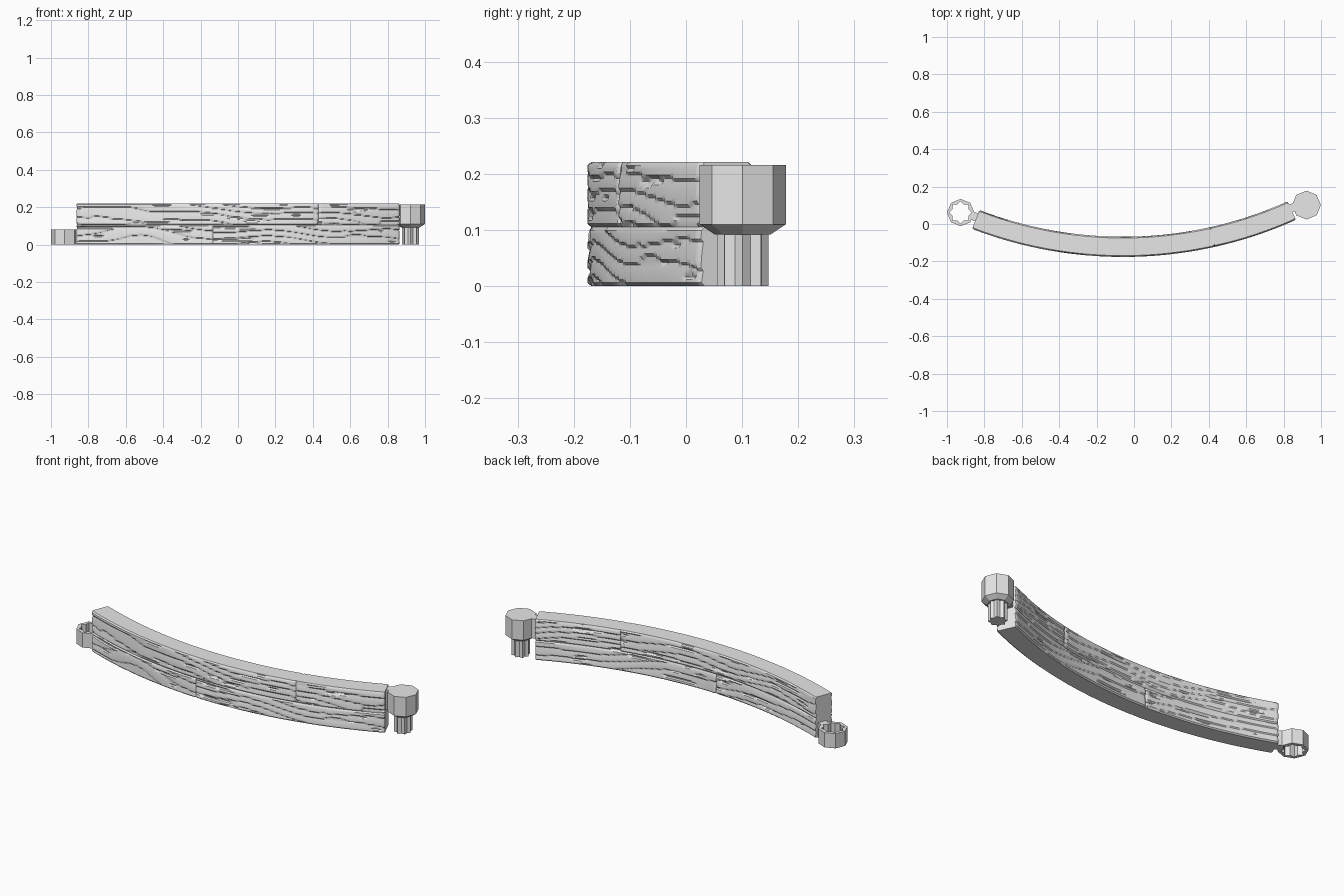
import bpy, bmesh, math
from mathutils import Vector, noise

if "Cube" in bpy.data.objects:
    bpy.data.objects.remove(bpy.data.objects["Cube"])

grey = bpy.data.materials.new("plain_grey")
grey.use_nodes = True
grey.diffuse_color = (0.8, 0.8, 0.8, 1)
grey.node_tree.nodes["Principled BSDF"].inputs["Base Color"].default_value = (0.8, 0.8, 0.8, 1)

# The wall follows an arc about this centre
CX, CY = -0.058, 2.074
R_OUT, R_IN = 2.25, 2.142
A_LEFT, A_RIGHT = -0.367, 0.423


def finish(name, bm, smooth=None):
    bmesh.ops.recalc_face_normals(bm, faces=bm.faces)
    mesh = bpy.data.meshes.new(name)
    bm.to_mesh(mesh)
    bm.free()
    mesh.materials.append(grey)
    obj = bpy.data.objects.new(name, mesh)
    bpy.context.collection.objects.link(obj)
    if smooth:
        bpy.ops.object.select_all(action='DESELECT')
        obj.select_set(True)
        bpy.context.view_layer.objects.active = obj
        bpy.ops.object.shade_smooth_by_angle(angle=math.radians(smooth))
    return obj


def join_rings(bm, rings, closed=False):
    """Bridge matching vertex rings, then cap the ends or close the tube."""
    pairs = list(zip(rings, rings[1:]))
    if closed:
        pairs.append((rings[-1], rings[0]))
    for low, high in pairs:
        for i in range(len(low)):
            j = (i + 1) % len(low)
            bm.faces.new((low[i], low[j], high[j], high[i]))
    if not closed:
        bm.faces.new(rings[0])
        bm.faces.new(rings[-1])


def grain(s, z, seed):
    """Depth of the carved wood grain at arc length s and height z."""
    wobble = noise.noise(Vector((s * 2.2, z * 6, seed)))
    t = z * 26 + s * 1.2 + wobble * 1.6
    depth = 0.005 * (t % 1.0) ** 2
    crack = noise.noise(Vector((s * 5, z * 60, seed + 7)))
    if crack > 0.42:
        depth += 0.005
    return depth


def plank(name, a0, a1, z0, z1, seed):
    """Curved timber block with carved front and back faces."""
    bm = bmesh.new()
    bev, rows = 0.006, 18
    steps = max(2, int((a1 - a0) * R_OUT / 0.008))
    heights = [z0 + bev + (z1 - z0 - 2 * bev) * k / rows for k in range(rows + 1)]
    rings = []
    for n in range(steps + 1):
        a = a0 + (a1 - a0) * n / steps
        s = a * R_OUT
        end = 0.005 if n in (0, steps) else 0.0
        front = [(R_OUT - end - grain(s, z, seed), z) for z in heights]
        back = [(R_IN + end + grain(s, z, seed + 3), z) for z in reversed(heights)]
        lid = [(R_OUT - 0.007 - end, z1), (R_IN + 0.007 + end, z1)]
        base = [(R_IN + 0.007 + end, z0), (R_OUT - 0.007 - end, z0)]
        rings.append([bm.verts.new((CX + r * math.sin(a), CY - r * math.cos(a), z))
                      for r, z in front + lid + back + base])
    join_rings(bm, rings)
    return finish(name, bm, 35)


def lathe(name, x, y, levels, closed=False):
    """Stack of sixteen-point rings; radii alternate between points and dips."""
    bm = bmesh.new()
    rings = []
    for point, dip, z in levels:
        ring = []
        for i in range(16):
            r = dip if i % 2 else point
            a = i * math.pi / 8
            ring.append(bm.verts.new((x + r * math.cos(a), y + r * math.sin(a), z)))
        rings.append(ring)
    join_rings(bm, rings, closed)
    return finish(name, bm)


def octagon(radius, z):
    return (radius, radius * math.cos(math.pi / 8), z)


def neck(name, a, shift, z0, z1):
    """Small block tying a connector to the wall end."""
    bm = bmesh.new()
    bmesh.ops.create_cube(bm, size=1)
    r = (R_OUT + R_IN) / 2 - shift
    for v in bm.verts:
        along, across = v.co.x * 0.04, v.co.y * 0.045
        v.co = (CX + r * math.sin(a) + along * math.cos(a) - across * math.sin(a),
                CY - r * math.cos(a) + along * math.sin(a) + across * math.cos(a),
                z0 + (v.co.z + 0.5) * (z1 - z0))
    return finish(name, bm)


# Two courses of timbers with staggered joints
JOINT_LOW, JOINT_HIGH, SEAM, TOP = -0.034, 0.219, 0.105, 0.221
plank("lower_left_timber", A_LEFT, JOINT_LOW, 0, SEAM, 1)
plank("lower_right_timber", JOINT_LOW, A_RIGHT, 0, SEAM, 12)
plank("upper_left_timber", A_LEFT, JOINT_HIGH, SEAM, TOP, 23)
plank("upper_right_timber", JOINT_HIGH, A_RIGHT, SEAM, TOP, 34)

# Socket ring with a star-shaped through hole
lathe("socket_ring", -0.927, 0.061,
      [octagon(0.073, 0), octagon(0.073, 0.08), (0.06, 0.046, 0.08), (0.06, 0.046, 0)],
      closed=True)
neck("socket_neck", A_LEFT - 0.003, 0.012, 0, 0.08)

# Octagonal head tapering down to a star-shaped pin
lathe("pin_head", 0.922, 0.101,
      [octagon(0.05, 0.092), octagon(0.077, 0.11), octagon(0.077, 0.216)])
lathe("star_pin", 0.922, 0.101, [(0.046, 0.036, 0), (0.046, 0.036, 0.1)])
neck("pin_neck", A_RIGHT + 0.003, 0.012, 0.11, 0.216)
